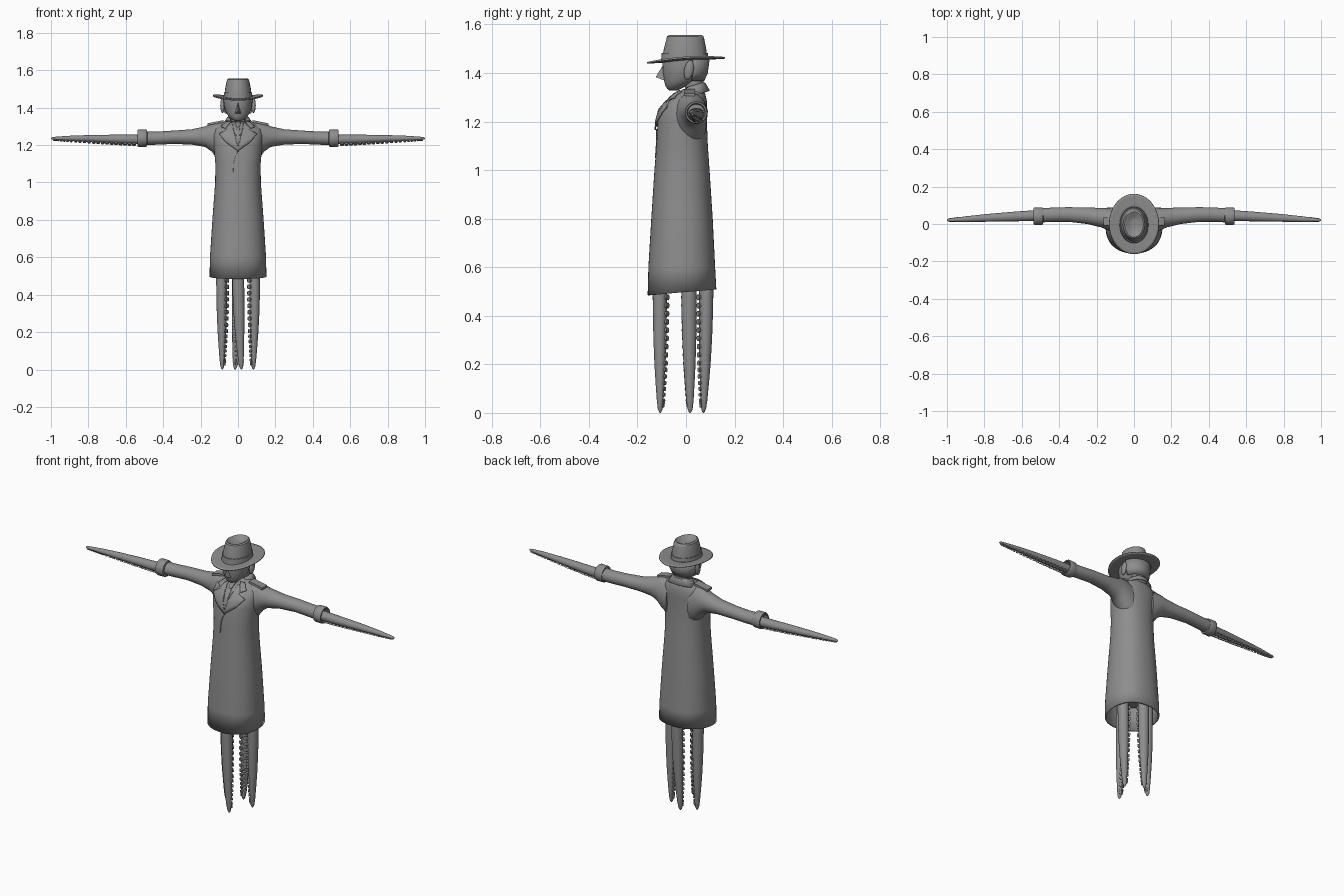
import bpy, bmesh, math
from mathutils import Vector
from mathutils.bvhtree import BVHTree

cube = bpy.data.objects.get("Cube")
if cube:
    bpy.data.objects.remove(cube, do_unlink=True)

X, Y, Z = Vector((1, 0, 0)), Vector((0, 1, 0)), Vector((0, 0, 1))
GREY = (0.27, 0.27, 0.27, 1)
mat = bpy.data.materials.new("plain grey")
mat.use_nodes = True
mat.diffuse_color = GREY
mat.node_tree.nodes["Principled BSDF"].inputs["Base Color"].default_value = GREY
parts = []


def finish(name, bm, thick=0, offset=-1):
    """Turn a bmesh into a named part, optionally given thickness."""
    bmesh.ops.recalc_face_normals(bm, faces=bm.faces[:])
    mesh = bpy.data.meshes.new(name)
    bm.to_mesh(mesh)
    bm.free()
    mesh.materials.append(mat)
    ob = bpy.data.objects.new(name, mesh)
    bpy.context.collection.objects.link(ob)
    if thick:
        mod = ob.modifiers.new("thickness", "SOLIDIFY")
        mod.thickness, mod.offset = thick, offset
    parts.append(ob)
    return ob


def ring(c, u, v, n=32, power=1.0, start=0, end=360):
    """Oval, or arc of one, around c; power below 1 makes it boxier."""
    full = end - start >= 360
    pts = []
    for i in range(n):
        a = math.radians(start + (end - start) * i / (n if full else n - 1))
        ca, sa = math.cos(a), math.sin(a)
        pts.append(c + u * math.copysign(abs(ca) ** power, ca)
                   + v * math.copysign(abs(sa) ** power, sa))
    return pts


def loft(name, rings, cap_a=True, cap_b=True, closed=True, **kw):
    bm = bmesh.new()
    rows = [[bm.verts.new(p) for p in r] for r in rings]
    n = len(rows[0])
    for a, b in zip(rows, rows[1:]):
        for i in range(n if closed else n - 1):
            j = (i + 1) % n
            bm.faces.new((a[i], a[j], b[j], b[i]))
    if cap_a:
        bm.faces.new(rows[0])
    if cap_b:
        bm.faces.new(rows[-1])
    return finish(name, bm, **kw)


def level(z, front, back, half, **kw):
    """Horizontal oval from its height, front, back and half width."""
    return ring(Vector((0, (front + back) / 2, z)), X * half, Y * (back - front) / 2, **kw)


# Coat body, open at the hem
coat_rows = [(0.49, -.158, .125, .152), (0.6, -.155, .12, .15), (0.8, -.143, .11, .137),
             (1.0, -.13, .097, .122), (1.1, -.122, .09, .121), (1.2, -.117, .086, .13),
             (1.25, -.104, .087, .133), (1.285, -.075, .086, .128), (1.312, -.045, .08, .1),
             (1.335, -.01, .07, .055)]
coat_rings = [level(*r, n=48, power=.9) for r in coat_rows]
for p in coat_rings[0]:
    p.z += .085 * p.y + .008
coat = loft("coat", coat_rings, cap_a=False, thick=.009)
coat_tree = BVHTree.FromPolygons([v.co for v in coat.data.vertices],
                                 [list(p.vertices) for p in coat.data.polygons])
loft("lower_body", [level(.62, -.13, .1, .12), level(.95, -.1, .07, .09)])


def plate(name, outline, lift, thick=.006):
    """Flat outline in x and z laid onto the front of the coat."""
    bm = bmesh.new()
    bm.faces.new([bm.verts.new((x, 0, z)) for x, z in outline])
    bmesh.ops.triangulate(bm, faces=bm.faces[:])
    bmesh.ops.subdivide_edges(bm, edges=bm.edges[:], cuts=5, use_grid_fill=True)
    for v in bm.verts:
        hit = coat_tree.ray_cast(Vector((v.co.x, -1, v.co.z)), Y)[0]
        v.co.y = (hit.y if hit else -.01) - lift
    finish(name, bm, thick, 0)


# Shirt, tie, lapels and front seam
plate("shirt", [(-.042, 1.325), (.042, 1.325), (0, 1.18)], .002, .004)
plate("tie_knot", [(-.014, 1.322), (.014, 1.322), (.008, 1.295), (-.008, 1.295)], .007)
plate("tie", [(-.008, 1.297), (.008, 1.297), (.015, 1.22), (0, 1.18), (-.015, 1.22)], .005)
for s, side in ((1, "left"), (-1, "right")):
    plate(side + "_lapel", [(s * x, z) for x, z in (
        (.034, 1.322), (.068, 1.292), (.06, 1.282), (.1, 1.258), (.062, 1.212),
        (-.004, 1.165), (.012, 1.23))], .008)
    plate(side + "_collar_flap", [(s * x, z) for x, z in (
        (.036, 1.328), (.06, 1.325), (.09, 1.298), (.066, 1.288))], .011)
plate("front_seam", [(.002, 1.17), (-.014, 1.14), (-.024, 1.1), (-.026, 1.05),
                     (-.03, 1.05), (-.029, 1.1), (-.019, 1.14), (-.004, 1.17)], .002, .004)


# Collar standing round the back of the neck
def collar_ring(z, r):
    pts = ring(Vector((0, .032, z)), X * r, Y * r * .8, 24, 1, -42, 222)
    for p in pts:
        p.z += .3 * (p.y - .032)
    return pts


loft("collar", [collar_ring(1.31, .05), collar_ring(1.35, .05), collar_ring(1.345, .06),
                collar_ring(1.308, .083)], False, False, False, thick=.005)

# Neck and head
loft("neck", [level(1.3, -.005, .072, .042), level(1.4, -.005, .072, .042)])
loft("head", [level(*r) for r in (
    (1.328, -.068, -.035, .014), (1.335, -.078, -.02, .03), (1.35, -.086, .01, .048),
    (1.37, -.091, .05, .062), (1.4, -.095, .077, .073), (1.44, -.097, .088, .078),
    (1.475, -.09, .085, .075))])
loft("hair", [level(z, f, b, w, n=20, start=12, end=168) for z, f, b, w in (
    (1.37, -.05, .07, .065), (1.4, -.06, .084, .078), (1.46, -.07, .092, .083))],
    False, False, False, thick=.006)

bm = bmesh.new()
for p in ((0, -.092, 1.437), (-.017, -.086, 1.368), (.017, -.086, 1.368), (0, -.125, 1.383),
          (0, -.07, 1.4)):
    bm.verts.new(p)
bmesh.ops.convex_hull(bm, input=bm.verts[:])
finish("nose", bm)

for s, side in ((1, "left"), (-1, "right")):
    bm = bmesh.new()
    bmesh.ops.create_uvsphere(bm, u_segments=16, v_segments=10, radius=1)
    for v in bm.verts:
        v.co = Vector((s * .083 + v.co.x * .012, .012 + v.co.y * .02 + v.co.z * .006,
                       1.412 + v.co.z * .04))
    finish(side + "_ear", bm)


# Hat: curved brim, band and dented crown
def brim_ring(k):
    pts = ring(Vector((0, 0, 1.452)), X * .133 * k, Y * .161 * k, 48)
    for p in pts:
        p.z += .065 * p.y + .7 * p.x ** 2
    return pts


loft("hat_brim", [brim_ring(k) for k in (.5, .65, .8, .92, 1)], False, False,
     thick=.007, offset=0)
loft("hat_band", [level(1.447, -.103, .093, .078), level(1.482, -.1, .09, .075)])
loft("hat_crown", [level(*r) for r in (
    (1.447, -.1, .09, .075), (1.5, -.091, .083, .069), (1.54, -.081, .075, .061),
    (1.551, -.078, .072, .058), (1.556, -.07, .065, .05), (1.553, -.062, .055, .042),
    (1.537, -.045, .04, .024), (1.534, -.025, .02, .01))])


def tentacle(name, stations, axis, inward, count, first, last):
    """Tapered limb through (centre, radius) stations with two rows of suckers."""
    side = axis.cross(inward)

    def at(t):
        f = min(t, .9999) * (len(stations) - 1)
        i = int(f)
        (ca, ra), (cb, rb) = stations[i], stations[i + 1]
        return ca.lerp(cb, f - i), ra + (rb - ra) * (f - i)

    loft(name, [ring(c, side * r, inward * r * .92, 20) for c, r in stations])
    bm = bmesh.new()
    for i in range(count):
        c, r = at(first + (last - first) * i / (count - 1))
        for s in (-1, 1):
            out = (inward + side * s * .55).normalized()
            frame = out.to_track_quat("Z", "Y").to_matrix().to_4x4()
            frame.translation = c + out * r * .97
            size = .003 + r * .25
            bmesh.ops.create_cone(bm, cap_ends=True, segments=10, radius1=size * .75,
                                  radius2=size * 1.15, depth=size * 1.5, matrix=frame)
    finish(name + "_suckers", bm)


# Sleeves, cuffs, shoulder straps and arm tentacles
for s, side in ((1, "left"), (-1, "right")):
    def cross(x, front, back, low, high):
        return ring(Vector((s * x, (front + back) / 2, (low + high) / 2)),
                    Y * (back - front) / 2, Z * (high - low) / 2, 28)

    loft(side + "_sleeve", [cross(*r) for r in (
        (.07, -.055, .086, 1.09, 1.318), (.115, -.045, .088, 1.13, 1.32),
        (.14, -.033, .087, 1.165, 1.315), (.175, -.018, .086, 1.19, 1.3),
        (.25, 0, .088, 1.203, 1.284), (.35, .012, .09, 1.206, 1.277),
        (.43, .012, .088, 1.202, 1.272), (.5, .008, .084, 1.2, 1.272))])
    loft(side + "_cuff", [cross(x, .042 - r, .042 + r, 1.237 - r, 1.237 + r)
                          for x, r in ((.485, .034), (.487, .044), (.492, .046), (.53, .047),
                                       (.536, .044), (.536, .038), (.51, .034))])
    bm = bmesh.new()
    bmesh.ops.create_cube(bm, size=1)
    for v in bm.verts:
        x = .12 + v.co.x * .085
        v.co = Vector((s * x, .015 + v.co.y * .045, 1.319 - .2 * (x - .12) + v.co.z * .012))
    finish(side + "_shoulder_strap", bm)
    tentacle(side + "_arm_tentacle",
             [(Vector((s * x, y, z)), r) for x, y, z, r in (
                 (.5, .046, 1.23, .029), (.6, .042, 1.231, .027), (.7, .037, 1.233, .024),
                 (.8, .032, 1.235, .02), (.9, .026, 1.236, .015), (.97, .022, 1.236, .01),
                 (.994, .021, 1.236, .007), (1, .02, 1.236, .002))],
             X * s, -Z, 22, .08, .8)

# Four leg tentacles, suckers facing the middle
legs = {"front": (0, -.108, .018, .002), "back": (0, .084, -.015, -.012),
        "left": (.09, .012, -.008, .005), "right": (-.088, .012, .004, .005)}
for name, (x, y, dx, dy) in legs.items():
    inward = -Vector((x, y, 0)).normalized()
    stations = []
    for z, r in ((.65, .032), (.5, .032), (.4, .031), (.3, .029), (.2, .025), (.12, .02),
                 (.05, .015), (.018, .011), (.005, .006), (0, .002)):
        bend = (1 - z / .65) ** 2
        stations.append((Vector((x + dx * bend, y + dy * bend, z)), r))
    tentacle(name + "_leg_tentacle", stations, Z, inward, 18, .1, .74)

# Smooth shading with crisp edges
bpy.ops.object.select_all(action="DESELECT")
for ob in parts:
    ob.select_set(True)
bpy.context.view_layer.objects.active = parts[0]
bpy.ops.object.shade_smooth_by_angle(angle=math.radians(40))
